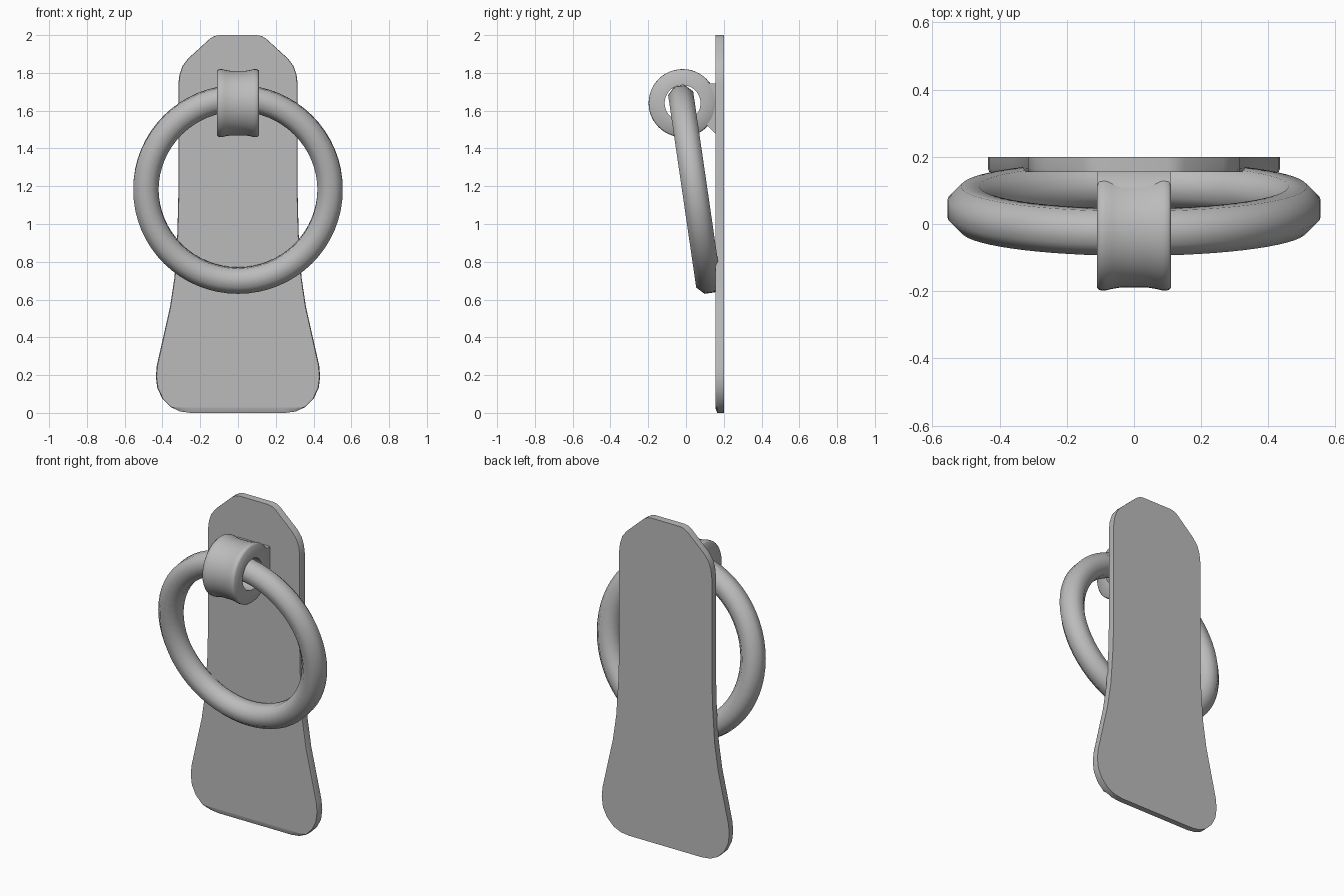
import bpy, bmesh
from math import sin, cos, pi, radians
from mathutils import Matrix, Vector

cube = bpy.data.objects.get("Cube")
if cube:
    bpy.data.objects.remove(cube, do_unlink=True)

GREY = (0.5, 0.5, 0.5, 1)
mat = bpy.data.materials.new("plain grey metal")
mat.use_nodes = True
mat.diffuse_color = GREY
mat.node_tree.nodes["Principled BSDF"].inputs["Base Color"].default_value = GREY


def finish(name, bm, angle):
    bmesh.ops.recalc_face_normals(bm, faces=bm.faces)
    mesh = bpy.data.meshes.new(name)
    bm.to_mesh(mesh)
    bm.free()
    mesh.materials.append(mat)
    ob = bpy.data.objects.new(name, mesh)
    bpy.context.collection.objects.link(ob)
    bpy.ops.object.select_all(action='DESELECT')
    ob.select_set(True)
    bpy.context.view_layer.objects.active = ob
    bpy.ops.object.shade_smooth_by_angle(angle=radians(angle))
    return ob


def skin(loops, closed):
    """Bridge equal closed loops of points; cap the ends or join them."""
    bm = bmesh.new()
    rows = [[bm.verts.new(p) for p in loop] for loop in loops]
    n = len(rows[0])
    pairs = list(zip(rows, rows[1:]))
    if closed:
        pairs.append((rows[-1], rows[0]))
    else:
        bm.faces.new(rows[0])
        bm.faces.new(rows[-1])
    for a, b in pairs:
        for i in range(n):
            j = (i + 1) % n
            bm.faces.new((a[i], a[j], b[j], b[i]))
    return bm


def lathe(profile, steps):
    """Revolve (x, radius) points around the x axis."""
    return skin([[(x, r * cos(2 * pi * k / steps), r * sin(2 * pi * k / steps))
                  for k in range(steps)] for x, r in profile], True)


# Back plate: narrow neck, clipped top corners, flared foot
half = [(0.10, 2.0), (0.125, 1.995), (0.15, 1.98), (0.265, 1.875), (0.295, 1.835),
        (0.31, 1.79), (0.316, 1.74), (0.316, 1.15), (0.321, 0.95), (0.336, 0.72),
        (0.36, 0.56), (0.43, 0.25), (0.435, 0.19), (0.427, 0.13), (0.4, 0.075),
        (0.355, 0.03), (0.305, 0.007), (0.25, 0.0)]
outline = half + [(-x, z) for x, z in reversed(half)]
plate = skin([[(x, 0.2, z) for x, z in outline],
              [(x, 0.165, z) for x, z in outline],
              [(x * 0.99, 0.155, max(z, 0.028)) for x, z in outline]], False)
finish("back_plate", plate, 30)

# Pull ring: octagonal section, leaning back onto the plate
section = [(0.0725 * sin(pi * (k + 0.5) / 4), 0.4875 + 0.0725 * cos(pi * (k + 0.5) / 4))
           for k in range(8)]
ring = lathe(section, 64)
place = (Matrix.Translation((0, 0.046, 1.183)) @ Matrix.Rotation(radians(8.3), 4, 'X')
         @ Matrix.Rotation(pi / 2, 4, 'Z'))
bmesh.ops.transform(ring, matrix=place, verts=ring.verts)
finish("pull_ring", ring, 60)

# Rolled eye with a shallow groove around its middle
right = [(0.11, 0.095), (0.11, 0.172), (0.102, 0.179), (0.085, 0.18),
         (0.065, 0.175), (0.04, 0.171)]
eye = lathe(right + [(-x, r) for x, r in reversed(right)], 48)
bmesh.ops.translate(eye, vec=Vector((0, -0.018, 1.64)), verts=eye.verts)
finish("hinge_eye", eye, 50)

# Web joining the eye to the plate
web = [(0.09, 1.765), (0.125, 1.745), (0.16, 1.745),
       (0.16, 1.475), (0.115, 1.52), (0.09, 1.535)]
finish("hinge_web", skin([[(x, y, z) for y, z in web] for x in (-0.11, 0.11)], False), 30)
